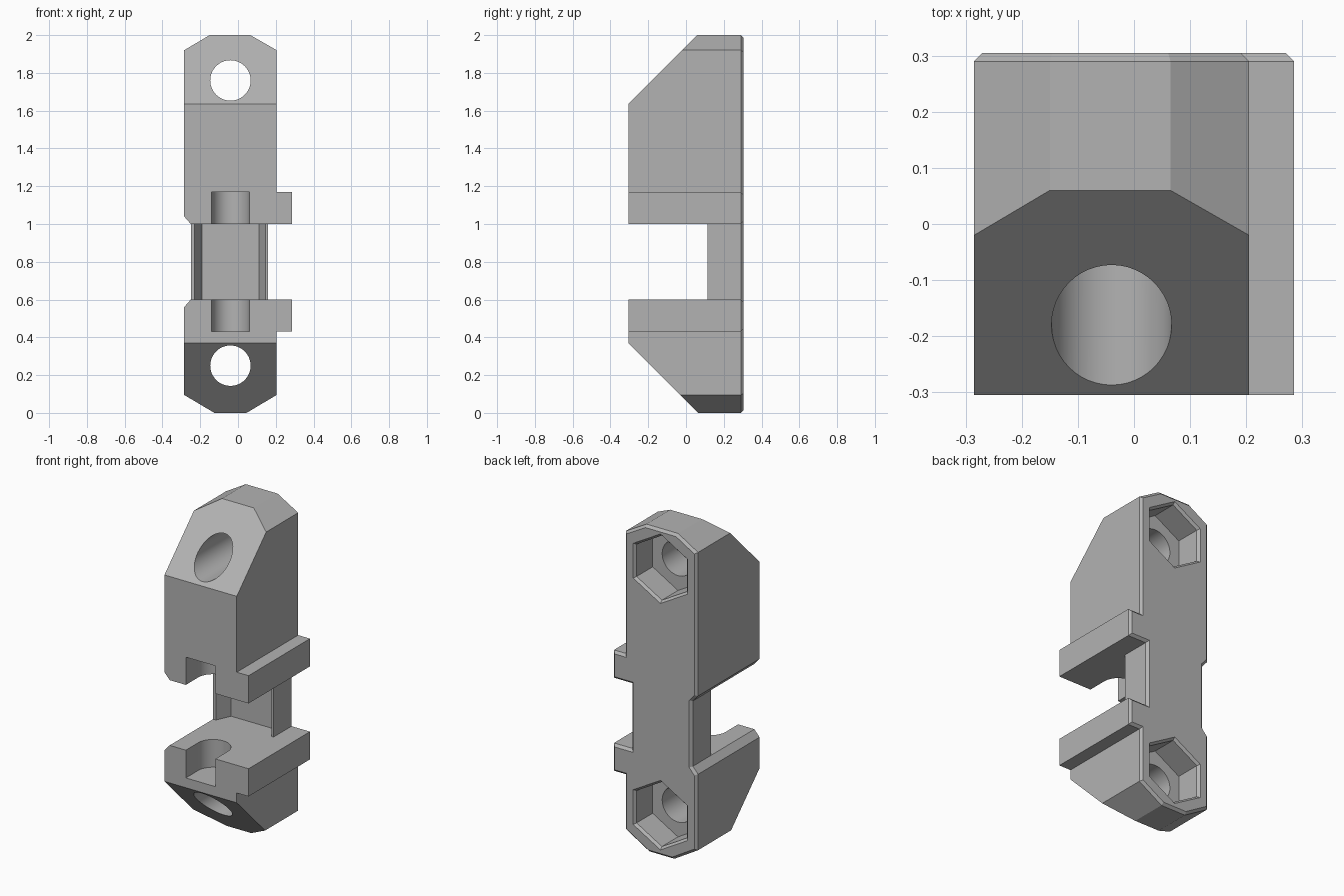
import bpy, bmesh, math
from mathutils import Vector

default = bpy.data.objects.get("Cube")
if default:
    bpy.data.objects.remove(default, do_unlink=True)

CX = -0.04            # centre line of the bores
BACK = 0.305          # half depth of the body

grey = bpy.data.materials.new("light_grey")
grey.use_nodes = True
grey.diffuse_color = (0.45, 0.45, 0.45, 1)
grey.node_tree.nodes["Principled BSDF"].inputs["Base Color"].default_value = (0.45, 0.45, 0.45, 1)


def make_object(name, bm):
    bmesh.ops.recalc_face_normals(bm, faces=bm.faces)
    mesh = bpy.data.meshes.new(name)
    bm.to_mesh(mesh)
    bm.free()
    obj = bpy.data.objects.new(name, mesh)
    bpy.context.collection.objects.link(obj)
    mesh.materials.append(grey)
    return obj


def loft(name, *rings):
    """Closed solid through matching rings of points."""
    bm = bmesh.new()
    loops = [[bm.verts.new(p) for p in ring] for ring in rings]
    for a, b in zip(loops, loops[1:]):
        for i in range(len(a)):
            j = (i + 1) % len(a)
            bm.faces.new((a[i], a[j], b[j], b[i]))
    bm.faces.new(loops[0])
    bm.faces.new(loops[-1])
    return make_object(name, bm)


def ring_y(r, n, y, z):
    """Ring around the y axis, with a point straight up."""
    return [Vector((CX + r * math.sin(i * math.tau / n), y, z + r * math.cos(i * math.tau / n)))
            for i in range(n)]


def cut(target, cutter):
    cutter.hide_render = True
    mod = target.modifiers.new("cut", 'BOOLEAN')
    mod.operation = 'DIFFERENCE'
    mod.solver = 'EXACT'
    mod.object = cutter
    bpy.context.view_layer.objects.active = target
    bpy.ops.object.modifier_apply(modifier=mod.name)
    bpy.data.objects.remove(cutter, do_unlink=True)


# Body: front outline with rails and waist, extruded, chamfered around the back
outline = [(-0.285, 1.92), (-0.15, 2), (0.065, 2), (0.205, 1.92),
           (0.205, 1.17), (0.285, 1.17), (0.285, 1), (0.16, 1),
           (0.16, 0.6), (0.285, 0.6), (0.285, 0.43), (0.205, 0.43),
           (0.205, 0.095), (0.045, 0), (-0.125, 0), (-0.285, 0.095),
           (-0.285, 0.56), (-0.25, 0.6), (-0.25, 1), (-0.285, 1.04)]
bm = bmesh.new()
front = [bm.verts.new((x, -BACK, z)) for x, z in outline]
back = [bm.verts.new((x, BACK - 0.015, z)) for x, z in outline]
for i in range(len(front)):
    j = (i + 1) % len(front)
    bm.faces.new((front[i], front[j], back[j], back[i]))
bm.faces.new(front)
back_face = bm.faces.new(back)
bmesh.ops.recalc_face_normals(bm, faces=bm.faces)
bmesh.ops.inset_region(bm, faces=[back_face], thickness=0.015, depth=0.015, use_even_offset=True)
body = make_object("bracket_body", bm)

# Sloped front corners at the top and bottom
for name, slope in (("top_slope", [(-0.405, 1.535), (0.16, 2.1), (-0.405, 2.1)]),
                    ("bottom_slope", [(-0.405, 0.47), (0.16, -0.095), (-0.405, -0.095)])):
    cut(body, loft(name, *[[(x, y, z) for y, z in slope] for x in (-0.5, 0.5)]))

# Waist opening with a shallow tapered groove in the web
gap = [(-0.5, -0.5), (0.5, -0.5), (0.5, 0.115), (0.145, 0.115),
       (0.11, 0.205), (-0.19, 0.205), (-0.23, 0.115), (-0.5, 0.115)]
cut(body, loft("waist_gap", *[[(x, y, z) for x, y in gap] for z in (0.6, 1)]))

# Rounded slots open to the front, next to the waist
arc = [(CX + 0.1 * math.cos(i * math.pi / 24), -0.185 + 0.1 * math.sin(i * math.pi / 24))
       for i in range(25)]
slot = arc + [(CX - 0.1, -0.4), (CX + 0.1, -0.4)]
for z0, z1 in ((0.95, 1.17), (0.43, 0.65)):
    cut(body, loft("round_slot", *[[(x, y, z) for x, y in slot] for z in (z0, z1)]))

# Bolt bores with chamfered hexagonal nut pockets at the back
for z in (1.76, 0.25):
    cut(body, loft("bolt_bore", ring_y(0.107, 48, -0.5, z), ring_y(0.107, 48, 0.5, z)))
    cut(body, loft("nut_pocket", ring_y(0.198, 6, 0.135, z), ring_y(0.198, 6, BACK - 0.015, z),
                   ring_y(0.228, 6, BACK + 0.015, z)))

# Smooth bores and slots, keep all other edges crisp
bpy.ops.object.select_all(action='DESELECT')
body.select_set(True)
bpy.context.view_layer.objects.active = body
bpy.ops.object.shade_smooth_by_angle(angle=math.radians(20))
